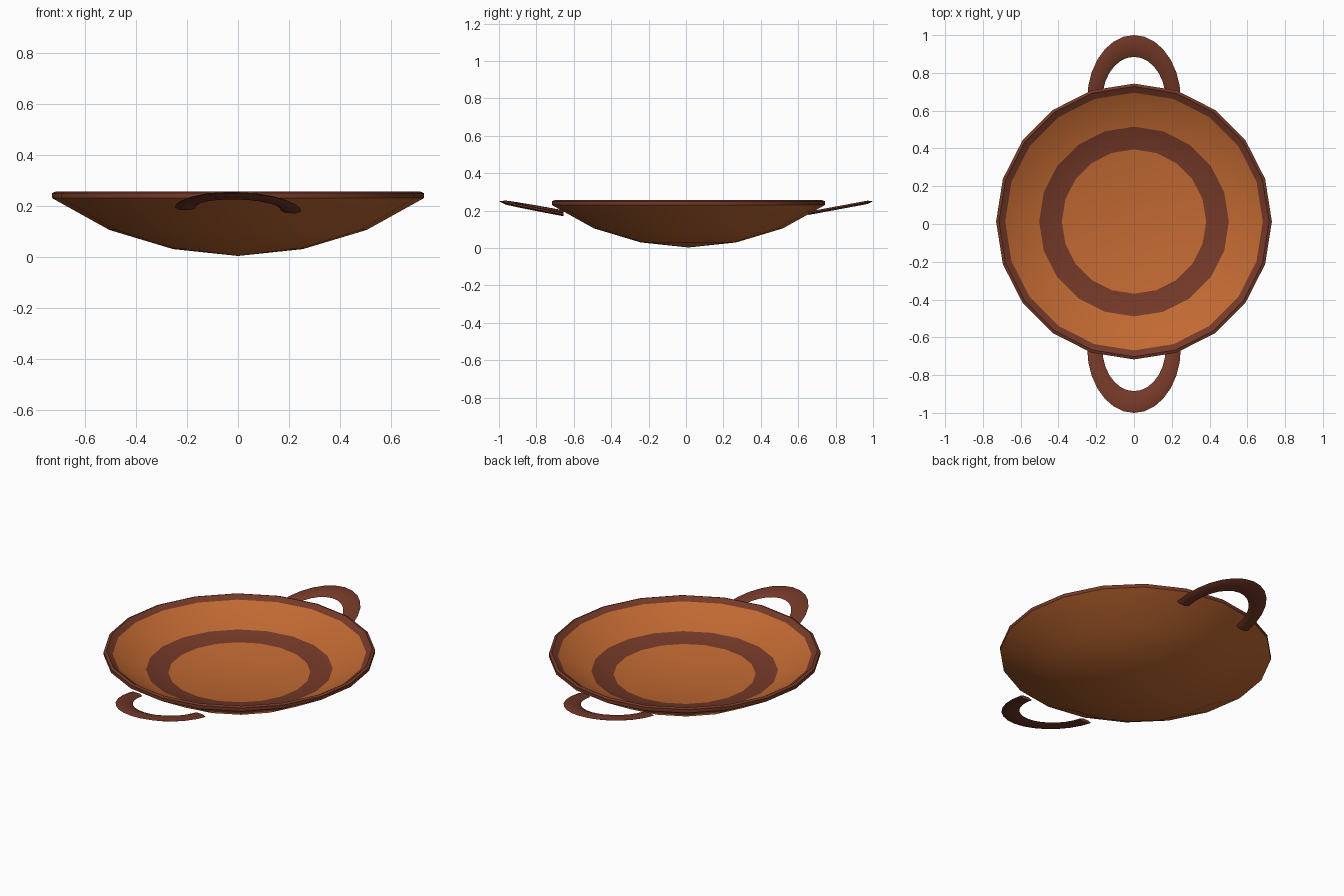
import bpy, bmesh, math

if "Cube" in bpy.data.objects:
    bpy.data.objects.remove(bpy.data.objects["Cube"])

def material(name, rgb):
    m = bpy.data.materials.new(name)
    m.diffuse_color = (*rgb, 1)
    m.use_nodes = True
    m.node_tree.nodes["Principled BSDF"].inputs["Base Color"].default_value = m.diffuse_color
    return m

CLAY = material("orange clay", (0.54, 0.142, 0.032))
GLAZE = material("dark red glaze", (0.175, 0.041, 0.021))

def finish(bm, name, mats, angle):
    bmesh.ops.recalc_face_normals(bm, faces=bm.faces)
    me = bpy.data.meshes.new(name)
    bm.to_mesh(me)
    bm.free()
    for m in mats:
        me.materials.append(m)
    ob = bpy.data.objects.new(name, me)
    bpy.context.collection.objects.link(ob)
    bpy.ops.object.select_all(action='DESELECT')
    ob.select_set(True)
    bpy.context.view_layer.objects.active = ob
    bpy.ops.object.shade_smooth_by_angle(angle=math.radians(angle))
    return ob

# Bowl: closed lathe profile (radius, height), outside bottom to inside centre
SIDES = 20
CY = 0.013
profile = [(0, 0.003), (0.255, 0.03), (0.505, 0.105), (0.73, 0.23), (0.73, 0.25),
           (0.715, 0.256), (0.682, 0.235), (0.502, 0.142), (0.382, 0.122),
           (0.24, 0.1), (0, 0.085)]
dark_steps = {3, 4, 5, 7}          # rim and painted inner ring
bm = bmesh.new()
rings = []
for r, z in profile:
    if r == 0:
        rings.append([bm.verts.new((0, CY, z))] * SIDES)
    else:
        rings.append([bm.verts.new((r * math.cos(a), CY + r * math.sin(a), z))
                      for a in (math.tau * i / SIDES for i in range(SIDES))])
for k in range(len(profile) - 1):
    for i in range(SIDES):
        j = (i + 1) % SIDES
        quad = [rings[k][i], rings[k][j], rings[k + 1][j], rings[k + 1][i]]
        f = bm.faces.new(list(dict.fromkeys(quad)))
        f.material_index = 1 if k in dark_steps else 0
finish(bm, "bowl", [CLAY, GLAZE], 35)

# Handles: flattened loops lofted between an inner and an outer half ellipse
# cross-section: (0 = inner edge .. 1 = outer edge, height offset)
section = [(0, 0), (0.25, 0.009), (0.75, 0.009), (1, 0), (0.75, -0.009), (0.25, -0.009)]

def handle(name, side, roll):
    bm = bmesh.new()
    steps, loops = 14, []
    for s in range(steps + 1):
        t = math.pi * s / steps
        loop = []
        for u, h in section:
            a, b = 0.168 + 0.08 * u, 0.23 + 0.115 * u
            x, d = a * math.cos(t), b * math.sin(t)
            z = 0.186 + 0.185 * d + h + roll * x
            loop.append(bm.verts.new((x, side * (0.655 + d), z)))
        loops.append(loop)
    n = len(section)
    for p, q in zip(loops, loops[1:]):
        for i in range(n):
            bm.faces.new((p[i], p[(i + 1) % n], q[(i + 1) % n], q[i]))
    bm.faces.new(loops[0])
    bm.faces.new(loops[-1])
    finish(bm, name, [GLAZE], 50)

handle("front_handle", -1, -0.03)
handle("back_handle", 1, 0.0)
